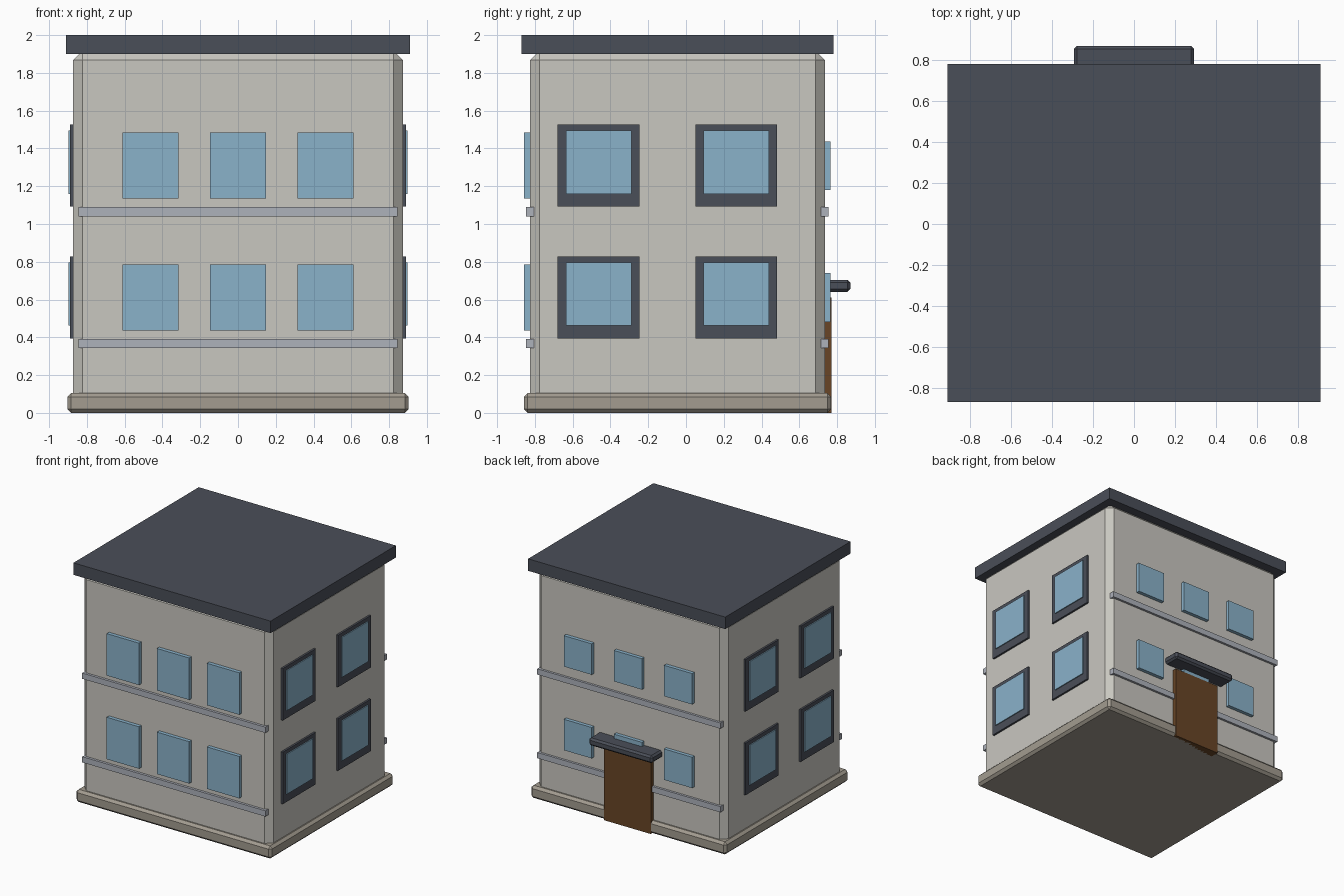
import bpy

if "Cube" in bpy.data.objects:
    bpy.data.objects.remove(bpy.data.objects["Cube"])


def material(name, rgb):
    """Flat colour given as 0-255 sRGB, stored as linear."""
    lin = [((c / 255 + 0.055) / 1.055) ** 2.4 for c in rgb]
    m = bpy.data.materials.new(name)
    m.diffuse_color = (*lin, 1)
    m.use_nodes = True
    m.node_tree.nodes["Principled BSDF"].inputs["Base Color"].default_value = m.diffuse_color
    return m


WALL = material("wall_plaster", (201, 199, 192))
BASE = material("base_stone", (163, 156, 144))
DARK = material("dark_slate", (74, 78, 88))
GLASS = material("window_glass", (138, 178, 202))
BAND = material("band_grey", (174, 178, 187))
WOOD = material("door_wood", (104, 69, 38))


def box(name, mat, x, y, z, bevel=0):
    """Box from (min, max) ranges, with an optional flat chamfer."""
    corners = [(a, b, c) for a in x for b in y for c in z]
    faces = [(0, 1, 3, 2), (4, 6, 7, 5), (0, 4, 5, 1),
             (2, 3, 7, 6), (0, 2, 6, 4), (1, 5, 7, 3)]
    me = bpy.data.meshes.new(name)
    me.from_pydata(corners, [], faces)
    me.materials.append(mat)
    ob = bpy.data.objects.new(name, me)
    bpy.context.collection.objects.link(ob)
    if bevel:
        mod = ob.modifiers.new("chamfer", 'BEVEL')
        mod.width = bevel
        mod.segments = 1
    return ob


def around(c, half):
    return (c - half, c + half)


# Main volume
box("base", BASE, (-0.903, 0.903), (-0.858, 0.768), (0, 0.105), 0.02)
box("walls", WALL, (-0.873, 0.873), (-0.826, 0.736), (0.005, 1.917), 0.05)
box("roof", DARK, (-0.91, 0.91), (-0.87, 0.782), (1.9, 2.0))

for floor, dz in enumerate((0, 0.698)):
    tag = f"floor_{floor + 1}"
    # String courses on front and back
    for side, y in (("front", (-0.847, -0.797)), ("back", (0.705, 0.755))):
        box(f"{side}_band_{tag}", BAND, (-0.845, 0.845), y, (0.343 + dz, 0.391 + dz))
    # Front and back windows
    for i in (-1, 0, 1):
        x = i * 0.463
        box(f"front_window_{tag}", GLASS, around(x, 0.149), (-0.857, -0.79),
            around(0.611 + dz, 0.175))
        box(f"back_window_{tag}", GLASS, around(x, 0.129), (0.69, 0.766),
            around(0.611 + dz, 0.129))
    # Framed windows on both sides
    for s in (-1, 1):
        for y in (-0.462, 0.266):
            box(f"side_frame_{tag}", DARK, sorted((s * 0.83, s * 0.889)),
                around(y, 0.217), around(0.611 + dz, 0.217))
            box(f"side_glass_{tag}", GLASS, sorted((s * 0.84, s * 0.897)),
                around(y, 0.173), around(0.629 + dz, 0.167))

# Back entrance
box("door", WOOD, (-0.215, 0.215), (0.70, 0.771), (0, 0.61))
box("door_canopy", DARK, (-0.293, 0.293), (0.70, 0.87), (0.641, 0.704), 0.015)
